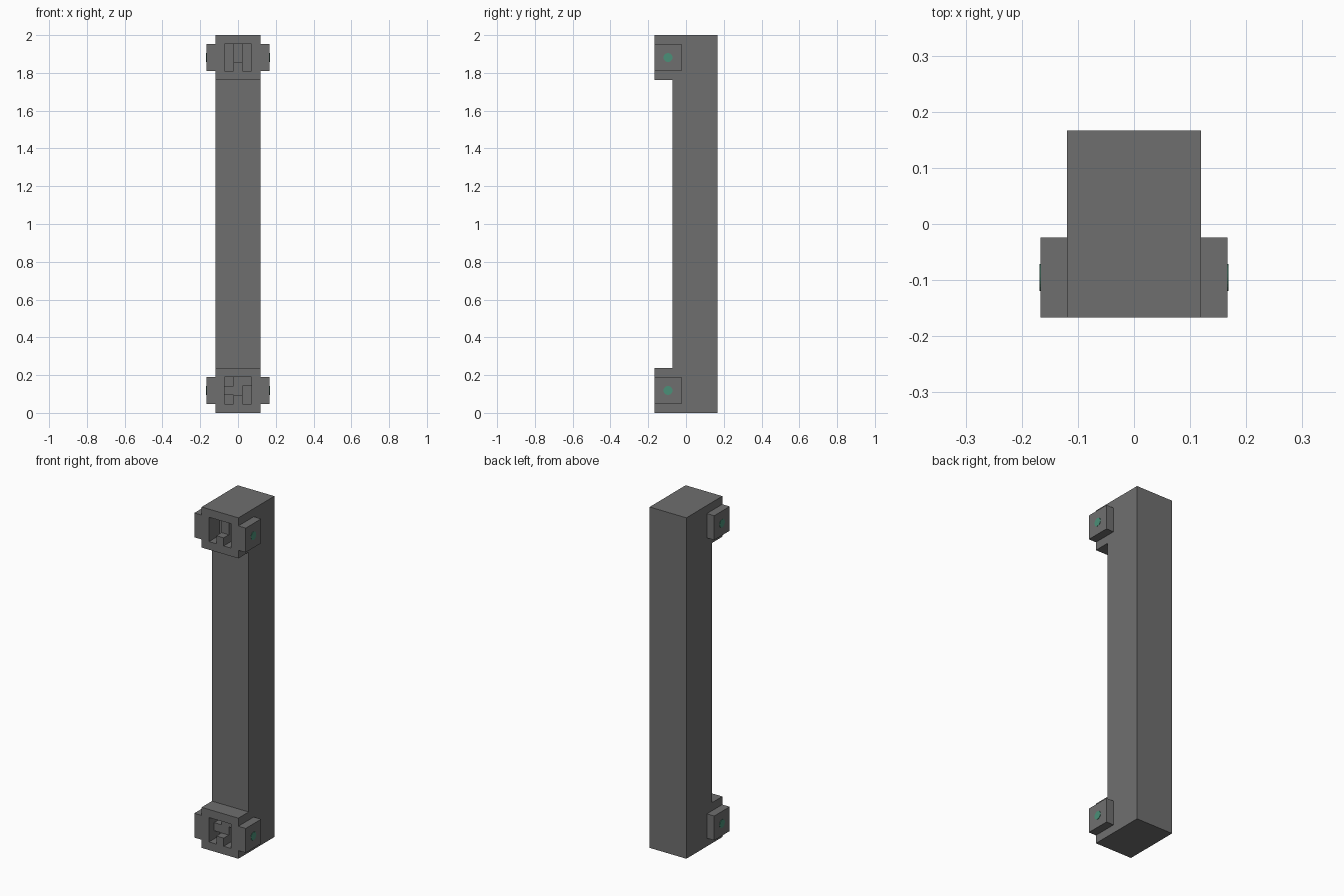
import bpy, bmesh
from mathutils import Matrix

U = 2 / 84  # the whole design sits on a grid of this step

if "Cube" in bpy.data.objects:
    bpy.data.objects.remove(bpy.data.objects["Cube"], do_unlink=True)


def material(name, rgb):
    m = bpy.data.materials.new(name)
    m.use_nodes = True
    m.diffuse_color = (*rgb, 1)
    m.node_tree.nodes["Principled BSDF"].inputs["Base Color"].default_value = (*rgb, 1)
    return m


GREY = material("dark grey", (0.159, 0.159, 0.159))
GREEN = material("teal green", (0.07, 0.28, 0.19))


def finish(name, bm, mat):
    bmesh.ops.recalc_face_normals(bm, faces=bm.faces)
    mesh = bpy.data.meshes.new(name)
    bm.to_mesh(mesh)
    bm.free()
    mesh.materials.append(mat)
    obj = bpy.data.objects.new(name, mesh)
    bpy.context.collection.objects.link(obj)
    return obj


def box(name, x, y, z):
    """Box from (low, high) pairs in grid steps."""
    bm = bmesh.new()
    bmesh.ops.create_cube(bm, size=1)
    for v in bm.verts:
        v.co = [(lo + (hi - lo) * (c + 0.5)) * U for c, (lo, hi) in zip(v.co, (x, y, z))]
    return finish(name, bm, GREY)


def combine(target, other, operation):
    """Apply a boolean and discard the helper."""
    mod = target.modifiers.new(operation, 'BOOLEAN')
    mod.object, mod.operation, mod.solver = other, operation, 'EXACT'
    bpy.context.view_layer.objects.active = target
    bpy.ops.object.modifier_apply(modifier=mod.name)
    bpy.data.objects.remove(other, do_unlink=True)


# Column with a forward block at each end: side profile extruded across x
profile = [(7, 0), (-7, 0), (-7, 10), (-3, 10), (-3, 74), (-7, 74), (-7, 84), (7, 84)]
bm = bmesh.new()
face = bm.faces.new([bm.verts.new((-5 * U, y * U, z * U)) for y, z in profile])
side = bmesh.ops.extrude_face_region(bm, geom=[face])["geom"]
bmesh.ops.translate(bm, vec=(10 * U, 0, 0),
                    verts=[g for g in side if isinstance(g, bmesh.types.BMVert)])
column = finish("column", bm, GREY)

# Socket cells by rows (top to bottom): depth of each cell in grid steps
SOCKETS = {5: ("422", "224", "404"), 79: ("424", "424", "404")}

for zc, rows in SOCKETS.items():
    # Square tabs on both sides of the block
    for sx in (-1, 1):
        tab = box("side_tab", sorted((sx * 4, sx * 7)), (-7, -1), (zc - 3, zc + 3))
        combine(column, tab, 'UNION')

    # Stepped socket in the front face
    for r, row in enumerate(rows):
        for c, depth in enumerate(row):
            if depth != "0":
                x, z = 2 * c - 3, zc + 1 - 2 * r
                cell = box("socket_cell", (x, x + 2), (-8, int(depth) - 7), (z, z + 2))
                combine(column, cell, 'DIFFERENCE')

    # Round coloured dots on the tabs
    for sx, label in ((-1, "right"), (1, "left")):
        bm = bmesh.new()
        bmesh.ops.create_cone(bm, cap_ends=True, segments=24, radius1=U, radius2=U, depth=0.004,
                              matrix=Matrix.Translation((sx * 7 * U, -4 * U, zc * U))
                              @ Matrix.Rotation(1.5708, 4, 'Y'))
        finish(("upper_" if zc > 42 else "lower_") + label + "_dot", bm, GREEN)

# Merge leftover flat seams
bm = bmesh.new()
bm.from_mesh(column.data)
bmesh.ops.remove_doubles(bm, verts=bm.verts, dist=0.0001)
bmesh.ops.dissolve_limit(bm, angle_limit=0.01, verts=bm.verts, edges=bm.edges)
bm.to_mesh(column.data)
bm.free()
